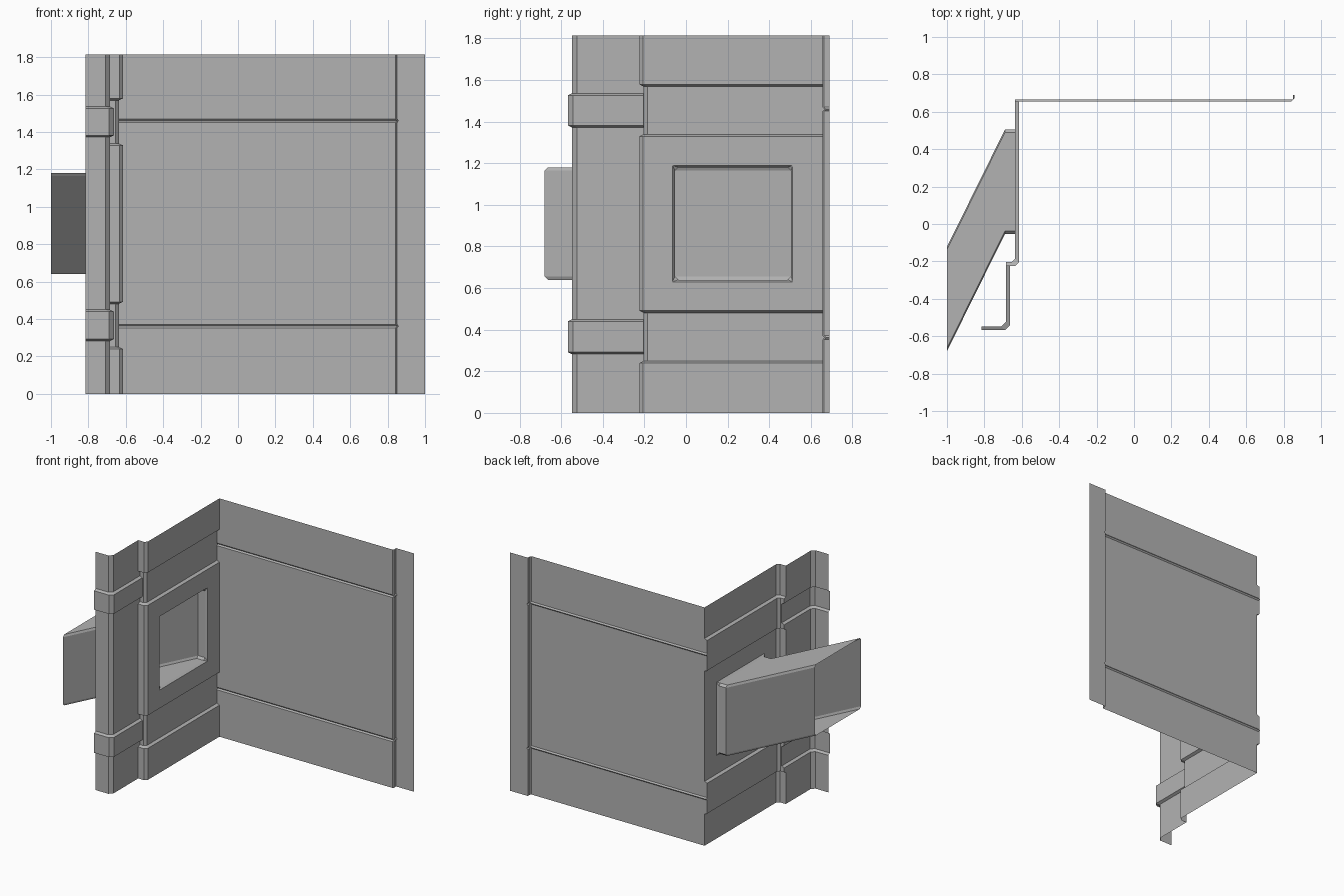
import bpy, bmesh

if "Cube" in bpy.data.objects:
    bpy.data.objects.remove(bpy.data.objects["Cube"])

metal = bpy.data.materials.new("sheet_grey")
metal.diffuse_color = (0.45, 0.45, 0.45, 1)
metal.use_nodes = True
metal.node_tree.nodes["Principled BSDF"].inputs["Base Color"].default_value = metal.diffuse_color

HEIGHT = 1.815
STEP = 0.01                      # height of each sloped shoulder
HOLE_Y = (-0.065, 0.513)
HOLE_Z = (0.63, 1.19)


def make_object(name, bm):
    mesh = bpy.data.meshes.new(name)
    bm.to_mesh(mesh)
    bm.free()
    mesh.materials.append(metal)
    obj = bpy.data.objects.new(name, mesh)
    bpy.context.collection.objects.link(obj)
    return obj


def band(z, lo, hi):
    """1 inside the band, 0 outside, with sloped shoulders."""
    up = (z - lo) / STEP + 0.5
    down = (hi - z) / STEP + 0.5
    return max(0.0, min(1.0, up, down))


RECESSES = [(0.245, 0.486), (1.334, 1.574)]    # pressed into the side wall
STRAPS = [(0.287, 0.445), (1.377, 1.531)]      # raised on the front flange
GROOVES = [0.362, 1.46]                        # creases in the back panel


def section(z):
    """Plan outline of the folded sheet at one height."""
    wall = 1 - max(band(z, *r) for r in RECESSES)
    strap = max(band(z, *s) for s in STRAPS)
    groove = max(max(0, 1 - abs(z - g) / 0.01) for g in GROOVES)
    xf, yf = -0.684 + 0.02 * strap, -0.548 - 0.02 * strap
    xw, yw = -0.637 + 0.021 * wall, -0.204 - 0.02 * wall
    yb, xl = 0.656 + 0.009 * groove, 0.85 + 0.008 * groove
    return [(-0.815, yf), (xf - 0.025, yf), (xf, yf + 0.025), (xf, yw),
            (xw - 0.018, yw), (xw, yw + 0.018),
            (xw, HOLE_Y[0]), (xw, HOLE_Y[1]), (xw, yb),
            (xl - 0.008, yb), (xl, yb + 0.008), (xl, 0.69), (1.0, 0.69)]


# Folded sheet: flange, side wall, back panel and edge lip in one loft
levels = {0.0, HEIGHT, *HOLE_Z}
for lo, hi in RECESSES + STRAPS:
    for edge in (lo, hi):
        levels |= {edge - STEP / 2, edge + STEP / 2}
for g in GROOVES:
    levels |= {g - 0.01, g, g + 0.01}
levels = sorted(levels)

bm = bmesh.new()
rows = [[bm.verts.new((x, y, z)) for x, y in section(z)] for z in levels]
for i in range(len(rows) - 1):
    mid = (levels[i] + levels[i + 1]) / 2
    for j in range(len(rows[0]) - 1):
        if j == 6 and HOLE_Z[0] < mid < HOLE_Z[1]:
            continue             # window opening in the side wall
        bm.faces.new((rows[i][j], rows[i][j + 1],
                      rows[i + 1][j + 1], rows[i + 1][j]))
bmesh.ops.dissolve_limit(bm, angle_limit=0.001, verts=bm.verts, edges=bm.edges)
make_object("folded_sheet", bm)


def ring(bm, x, y0, y1, z0, z1, c):
    """Rectangle across x with cut corners."""
    pts = [(y0 + c, z0), (y1 - c, z0), (y1, z0 + c), (y1, z1 - c),
           (y1 - c, z1), (y0 + c, z1), (y0, z1 - c), (y0, z0 + c)]
    return [bm.verts.new((x, y, z)) for y, z in pts]


# Slanted duct, open at both ends, growing from the window rim
bm = bmesh.new()
rings = [ring(bm, -0.616, *HOLE_Y, *HOLE_Z, 0),
         ring(bm, -0.632, -0.053, 0.505, 0.64, 1.18, 0.016),
         ring(bm, -0.69, -0.053, 0.505, 0.64, 1.18, 0.016),
         ring(bm, -1.0, -0.68, -0.122, 0.64, 1.18, 0.016)]
for a, b in zip(rings, rings[1:]):
    for k in range(8):
        n = (k + 1) % 8
        bm.faces.new((a[k], a[n], b[n], b[k]))
bmesh.ops.remove_doubles(bm, verts=bm.verts, dist=0.0005)
make_object("slanted_duct", bm)
